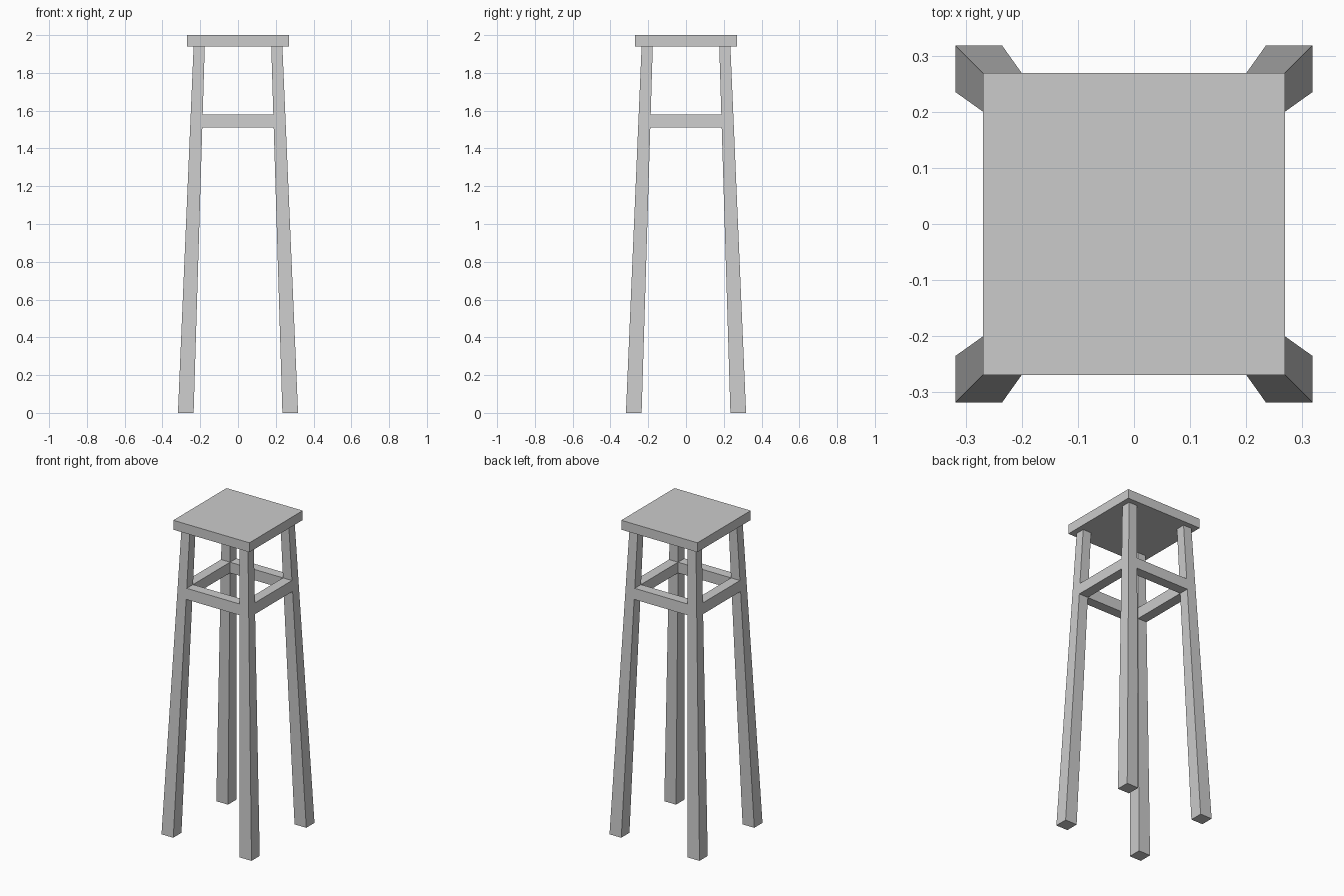
import bpy

if "Cube" in bpy.data.objects:
    bpy.data.objects.remove(bpy.data.objects["Cube"])

LEG_TOP = 1.94


def outer(z):
    return 0.318 + (0.235 - 0.318) * z / LEG_TOP


def inner(z):
    return 0.235 + (0.176 - 0.235) * z / LEG_TOP


def block(name, z0, z1, rect):
    """Six-sided block whose rectangle (x0, x1, y0, y1) depends on height."""
    verts = []
    for z in (z0, z1):
        x0, x1, y0, y1 = rect(z)
        verts += [(x0, y0, z), (x1, y0, z), (x1, y1, z), (x0, y1, z)]
    faces = [(3, 2, 1, 0), (4, 5, 6, 7)]
    faces += [(i, (i + 1) % 4, (i + 1) % 4 + 4, i + 4) for i in range(4)]
    mesh = bpy.data.meshes.new(name)
    mesh.from_pydata(verts, [], faces)
    obj = bpy.data.objects.new(name, mesh)
    bpy.context.collection.objects.link(obj)
    return obj


def span(side, z):
    return tuple(sorted((side * inner(z), side * outer(z))))


# Seat slab
block("seat", LEG_TOP, 2.0, lambda z: (-0.269, 0.269, -0.269, 0.269))

# Four splayed, tapering legs
for sy, fb in ((-1, "front"), (1, "back")):
    for sx, lr in ((-1, "left"), (1, "right")):
        block(f"{fb}_{lr}_leg", 0, LEG_TOP,
              lambda z: span(sx, z) + span(sy, z))

# Rails joining the legs, flush with the leg faces
for s, fb, lr in ((-1, "front", "left"), (1, "back", "right")):
    block(f"{fb}_rail", 1.51, 1.58,
          lambda z: (-inner(z), inner(z)) + span(s, z))
    block(f"{lr}_rail", 1.51, 1.58,
          lambda z: span(s, z) + (-inner(z), inner(z)))
